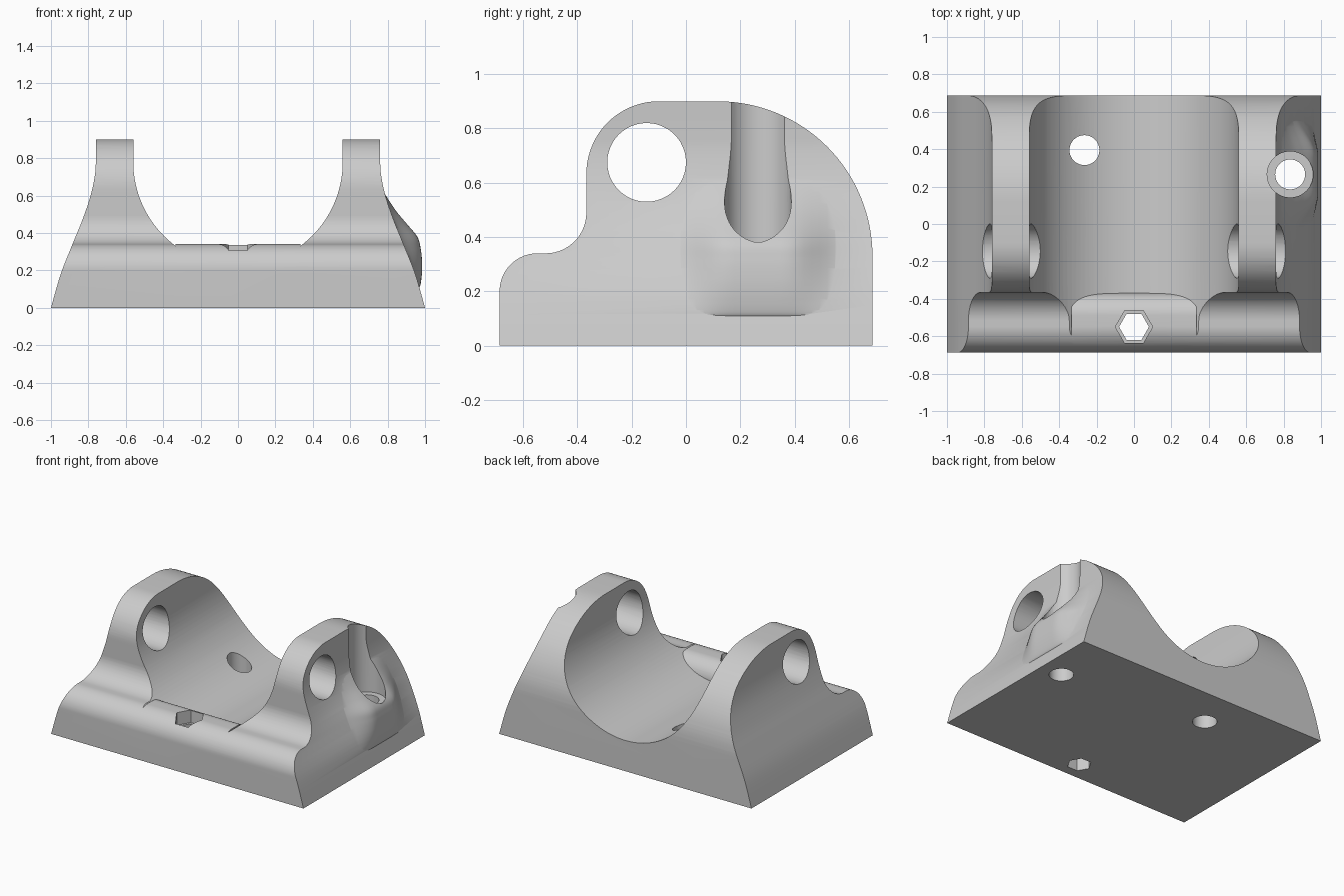
import bpy, bmesh, math

if "Cube" in bpy.data.objects:
    bpy.data.objects.remove(bpy.data.objects["Cube"])


def arc(cy, cz, r, a0, a1, n=20):
    return [(cy + r * math.cos(math.radians(a0 + (a1 - a0) * i / n)),
             cz + r * math.sin(math.radians(a0 + (a1 - a0) * i / n))) for i in range(n + 1)]


def spline(pts, n=6):
    out = []
    for i in range(len(pts) - 1):
        p0, p1, p2, p3 = pts[max(i - 1, 0)], pts[i], pts[i + 1], pts[min(i + 2, len(pts) - 1)]
        for k in range(n):
            t = k / n
            out.append(tuple(0.5 * (2 * b + (c - a) * t + (2 * a - 5 * b + 4 * c - d) * t * t
                                    + (3 * b - a - 3 * c + d) * t ** 3)
                             for a, b, c, d in zip(p0, p1, p2, p3)))
    return out + [pts[-1]]


def loft(name, sections):
    # closed solid through equal-sized rings of 3D points
    bm = bmesh.new()
    rings = [[bm.verts.new(p) for p in s] for s in sections]
    for a, b in zip(rings, rings[1:]):
        for i in range(len(a)):
            j = (i + 1) % len(a)
            bm.faces.new((a[i], a[j], b[j], b[i]))
    bm.faces.new(rings[0])
    bm.faces.new(rings[-1])
    bmesh.ops.recalc_face_normals(bm, faces=bm.faces)
    me = bpy.data.meshes.new(name)
    bm.to_mesh(me)
    bm.free()
    ob = bpy.data.objects.new(name, me)
    bpy.context.collection.objects.link(ob)
    return ob


def extrude(name, pts, axis, lo, hi):
    def place(p, d):
        q = list(p)
        q.insert(axis, d)
        return q
    return loft(name, [[place(p, d) for p in pts] for d in (lo, hi)])


def combine(target, other, operation):
    mod = target.modifiers.new(operation.lower(), 'BOOLEAN')
    mod.operation, mod.object, mod.solver = operation, other, 'EXACT'
    bpy.context.view_layer.objects.active = target
    bpy.ops.object.modifier_apply(modifier=mod.name)
    bpy.data.objects.remove(other)


def circle(a, b, r, n=48):
    return arc(a, b, r, 0, 360 - 360 / n, n - 1)


# Flared outer cross-section, mirrored left to right
outer = spline([(1, 0), (.948, .18), (.885, .34), (.832, .47), (.788, .6),
                (.765, .71), (.76, .79), (.76, .9)])
body = extrude("cradle_bracket", outer + [(-x, z) for x, z in reversed(outer)], 1, -.687, .687)

# Bulge around the screw seat on the right side
heights = [.1, .13, .18, .25, .32, .38, .44, .5, .57, .64]
swell = spline([(-.012, .1), (.008, .12), (.035, .18), (.062, .25), (.083, .32), (.09, .38),
                (.062, .45), (.035, .51), (.01, .58), (-.012, .64)], 8)


def outer_x(z):
    for (x0, z0), (x1, z1) in zip(outer, outer[1:]):
        if z0 <= z <= z1:
            return x0 + (x1 - x0) * (z - z0) / (z1 - z0)
    return .76


def bulge_section(y):
    f = 1 - max(0, abs(y - .265) - .1) / .24
    f = f * f * (3 - 2 * f)
    pts = [(outer_x(z) - .012 + (d + .012) * f, y, z) for d, z in swell]
    return pts + [(.66, y, .64), (.66, y, .1)]


bulge = loft("screw_boss", [bulge_section(-.075 + .68 * i / 24) for i in range(25)])
combine(body, bulge, 'UNION')

# Side silhouette trims the block
side = ([(-.687, -.1)] + arc(-.547, .2, .14, 180, 90) + arc(-.517, .49, .15, -90, 0)
        + arc(-.1, .633, .267, 180, 90) + arc(.117, .33, .57, 90, 0, 32) + [(.687, -.1)])
combine(body, extrude("side_outline", side, 0, -1.2, 1.2), 'INTERSECT')

# Round trough between the arms, running the full depth
trough = [(.56, 1.2)] + arc(0, .78, .56, 0, -180, 64) + [(-.56, 1.2)]
combine(body, extrude("trough", trough, 1, -1, 1), 'DIFFERENCE')

# Front sill closing the trough, rounded on both edges
sill = ([(-.687, .05)] + arc(-.547, .2, .14, 180, 90) + arc(-.49, .22, .12, 90, 0)
        + [(-.37, .05)])
combine(body, extrude("front_sill", sill, 0, -.335, .335), 'UNION')

# Cross pin hole, base holes, screw seat and hex pocket
combine(body, extrude("pin_hole", circle(-.145, .675, .145), 0, -1.2, 1.2), 'DIFFERENCE')
for name, x, y, r, n, lo in (("left_hole", -.265, .395, .08, 40, -.2),
                             ("right_hole", .835, .265, .08, 40, -.2),
                             ("screw_seat", .835, .265, .123, 48, .37),
                             ("hex_hole", 0, -.55, .08, 6, -.2),
                             ("hex_pocket", 0, -.55, .1, 6, .25)):
    combine(body, extrude(name, circle(x, y, r, n), 2, lo, 1.3), 'DIFFERENCE')

# Smooth curved faces, crisp edges
bpy.ops.object.select_all(action='DESELECT')
body.select_set(True)
bpy.context.view_layer.objects.active = body
bpy.ops.object.shade_smooth_by_angle(angle=math.radians(25))
